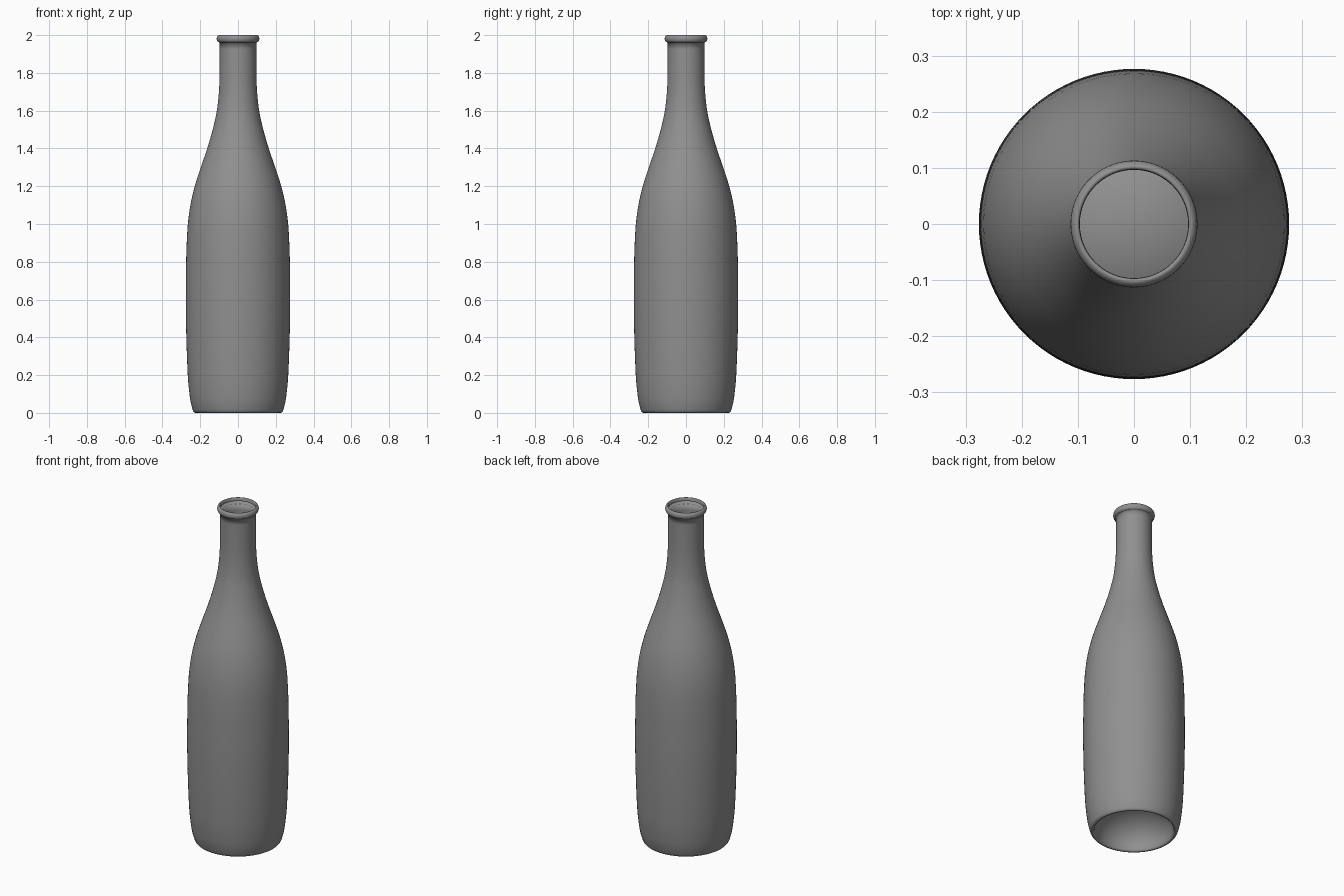
import bpy, bmesh, math
from mathutils import Vector

if "Cube" in bpy.data.objects:
    bpy.data.objects.remove(bpy.data.objects["Cube"])

SEGMENTS = 96


def smooth_path(pts, steps=4):
    """Catmull-Rom curve through (radius, z) points."""
    p = [Vector(q) for q in pts]
    p = [2 * p[0] - p[1]] + p + [2 * p[-1] - p[-2]]
    out = []
    for i in range(1, len(p) - 2):
        a, b, c, d = p[i - 1:i + 3]
        for s in range(steps):
            t = s / steps
            out.append(0.5 * (2 * b + (c - a) * t + (2 * a - 5 * b + 4 * c - d) * t ** 2
                              + (3 * b - a - 3 * c + d) * t ** 3))
    return [tuple(v) for v in out + [p[-2]]]


def lathe(name, profile):
    bm = bmesh.new()
    verts = [bm.verts.new((r, 0, z)) for r, z in profile]
    edges = [bm.edges.new(pair) for pair in zip(verts, verts[1:])]
    bmesh.ops.spin(bm, geom=verts + edges, cent=(0, 0, 0), axis=(0, 0, 1),
                   angle=math.tau, steps=SEGMENTS, use_duplicate=False)
    bmesh.ops.remove_doubles(bm, verts=bm.verts, dist=1e-5)
    bmesh.ops.recalc_face_normals(bm, faces=bm.faces)
    for face in bm.faces:
        face.smooth = True
    mesh = bpy.data.meshes.new(name)
    bm.to_mesh(mesh)
    bm.free()
    obj = bpy.data.objects.new(name, mesh)
    bpy.context.collection.objects.link(obj)
    return obj


# Domed hollow under the base, from its peak out to the standing rim
punt = [(0.215 * math.sin(a), 0.012 + 0.17 * math.cos(a))
        for a in (math.pi / 2 * i / 14 for i in range(15))]
rim = [(0.218, 0.004), (0.225, 0.0), (0.232, 0.002), (0.237, 0.008)]

# Body, shoulder and neck
wall = smooth_path([(0.240, 0.016), (0.249, 0.05), (0.257, 0.10), (0.266, 0.2),
                    (0.2735, 0.4), (0.2765, 0.6), (0.2745, 0.8), (0.2715, 0.9),
                    (0.2655, 1.0), (0.252, 1.1), (0.229, 1.2), (0.197, 1.3),
                    (0.163, 1.4), (0.134, 1.5), (0.112, 1.6), (0.101, 1.7),
                    (0.098, 1.78), (0.097, 1.86), (0.097, 1.925)])
wall.append((0.097, 1.962))

# Rounded lip around the mouth
lip = [(0.1 + 0.013 * math.cos(a), 1.981 + 0.019 * math.sin(a))
       for a in (math.radians(-90 + 18 * i) for i in range(11))]
lip += [(0.0972, 1.995), (0.0965, 1.98)]

bottle = lathe("bottle", punt + rim + wall + lip)

# Dark grey glass
glass = bpy.data.materials.new("dark_grey")
glass.diffuse_color = (0.28, 0.28, 0.28, 1)
glass.use_nodes = True
glass.node_tree.nodes["Principled BSDF"].inputs["Base Color"].default_value = glass.diffuse_color
bottle.data.materials.append(glass)
